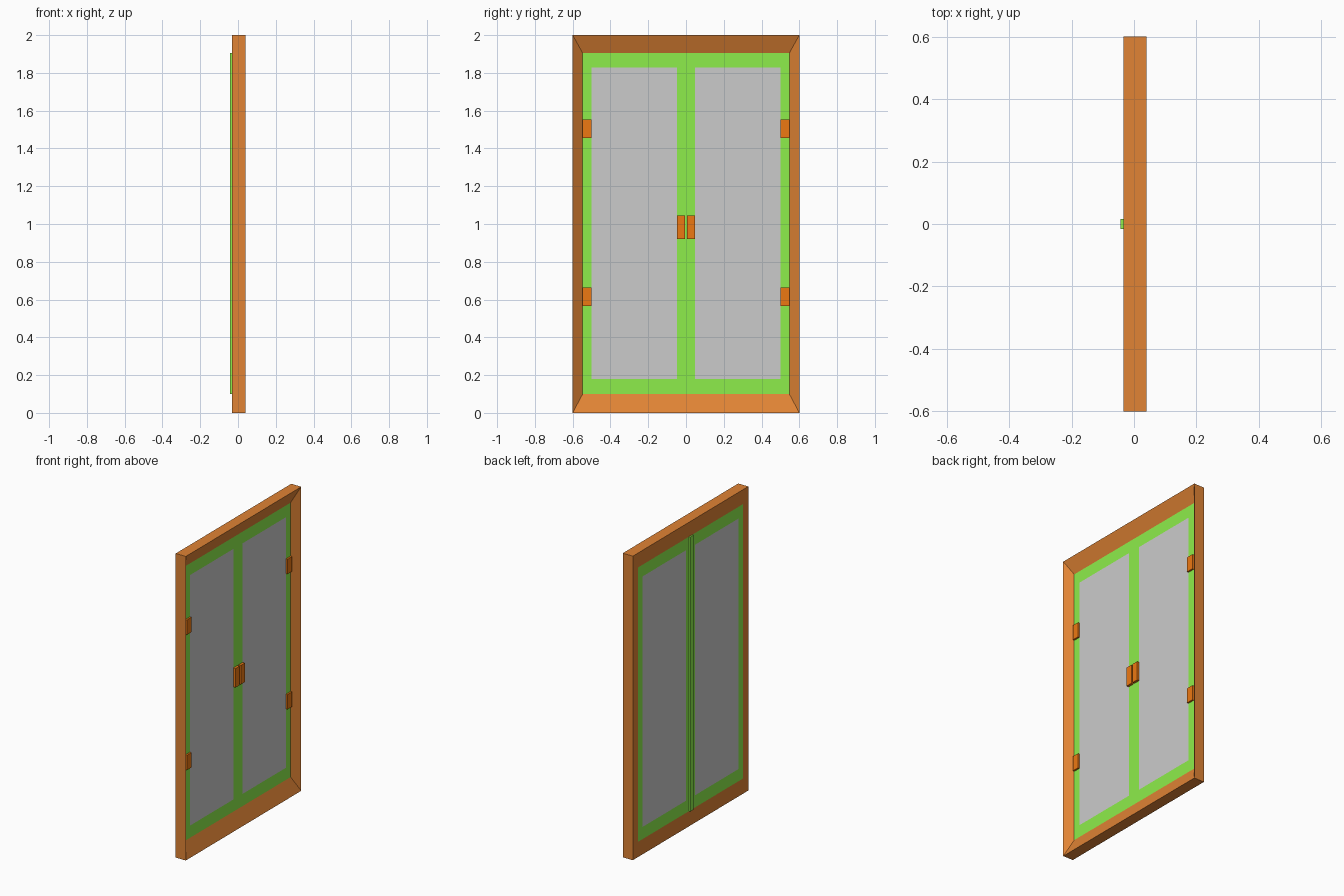
import bpy, bmesh

if "Cube" in bpy.data.objects:
    bpy.data.objects.remove(bpy.data.objects["Cube"])


def material(name, rgb):
    m = bpy.data.materials.new(name)
    m.diffuse_color = (*rgb, 1)
    m.use_nodes = True
    m.node_tree.nodes["Principled BSDF"].inputs["Base Color"].default_value = m.diffuse_color
    return m


WOOD = material("frame_wood", (0.75, 0.23, 0.035))
GREEN = material("door_green", (0.27, 0.85, 0.07))
METAL = material("fitting_orange", (0.85, 0.19, 0.006))


def finish(name, bm, mat):
    bmesh.ops.recalc_face_normals(bm, faces=bm.faces)
    mesh = bpy.data.meshes.new(name)
    bm.to_mesh(mesh)
    bm.free()
    if mat:
        mesh.materials.append(mat)
    ob = bpy.data.objects.new(name, mesh)
    bpy.context.collection.objects.link(ob)
    return ob


def ring(name, profile, mat):
    """Closed rectangular loop; profile rows are (x, y0, y1, z0, z1)."""
    bm = bmesh.new()
    loops = [[bm.verts.new((x, y, z)) for y, z in
              ((y0, z0), (y1, z0), (y1, z1), (y0, z1))]
             for x, y0, y1, z0, z1 in profile]
    for a, b in zip(loops, loops[1:] + loops[:1]):
        for i in range(4):
            j = (i + 1) % 4
            bm.faces.new((a[i], a[j], b[j], b[i]))
    return finish(name, bm, mat)


def box(name, x, y, z, mat=None):
    bm = bmesh.new()
    bmesh.ops.create_cube(bm, size=1)
    for v in bm.verts:
        v.co = [lo + (c + 0.5) * (hi - lo)
                for c, (lo, hi) in zip(v.co, (x, y, z))]
    return finish(name, bm, mat)


BACK, DOOR = -0.033, 0.0

# Outer frame with an inward-sloping front face
ring("window_frame", [
    (BACK, -0.6, 0.6, 0, 2),
    (0.04, -0.6, 0.6, 0, 2),
    (DOOR, -0.547, 0.547, 0.1, 1.905),
    (BACK, -0.547, 0.547, 0.1, 1.905)], WOOD)

for side, s in (("left", -1), ("right", 1)):
    def span(a, b):
        return tuple(sorted((s * a, s * b)))

    # Casement border and its flush pane
    outer = (*span(0, 0.547), 0.1, 1.905)
    inner = (*span(0.048, 0.5), 0.18, 1.828)
    ring(side + "_casement", [(BACK, *outer), (DOOR, *outer),
                              (DOOR, *inner), (BACK, *inner)], GREEN)
    box(side + "_pane", (BACK, DOOR), inner[:2], inner[2:])

    # Handle and hinges
    box(side + "_handle", (DOOR, 0.016), span(0.006, 0.048), (0.92, 1.045), METAL)
    for level, z in (("lower", 0.615), ("upper", 1.505)):
        box(f"{side}_{level}_hinge", (DOOR, 0.011), span(0.5, 0.547),
            (z - 0.049, z + 0.049), METAL)

# Cover strip over the seam on the back
box("seam_strip", (-0.043, BACK), (-0.016, 0.016), (0.1, 1.905), GREEN)
